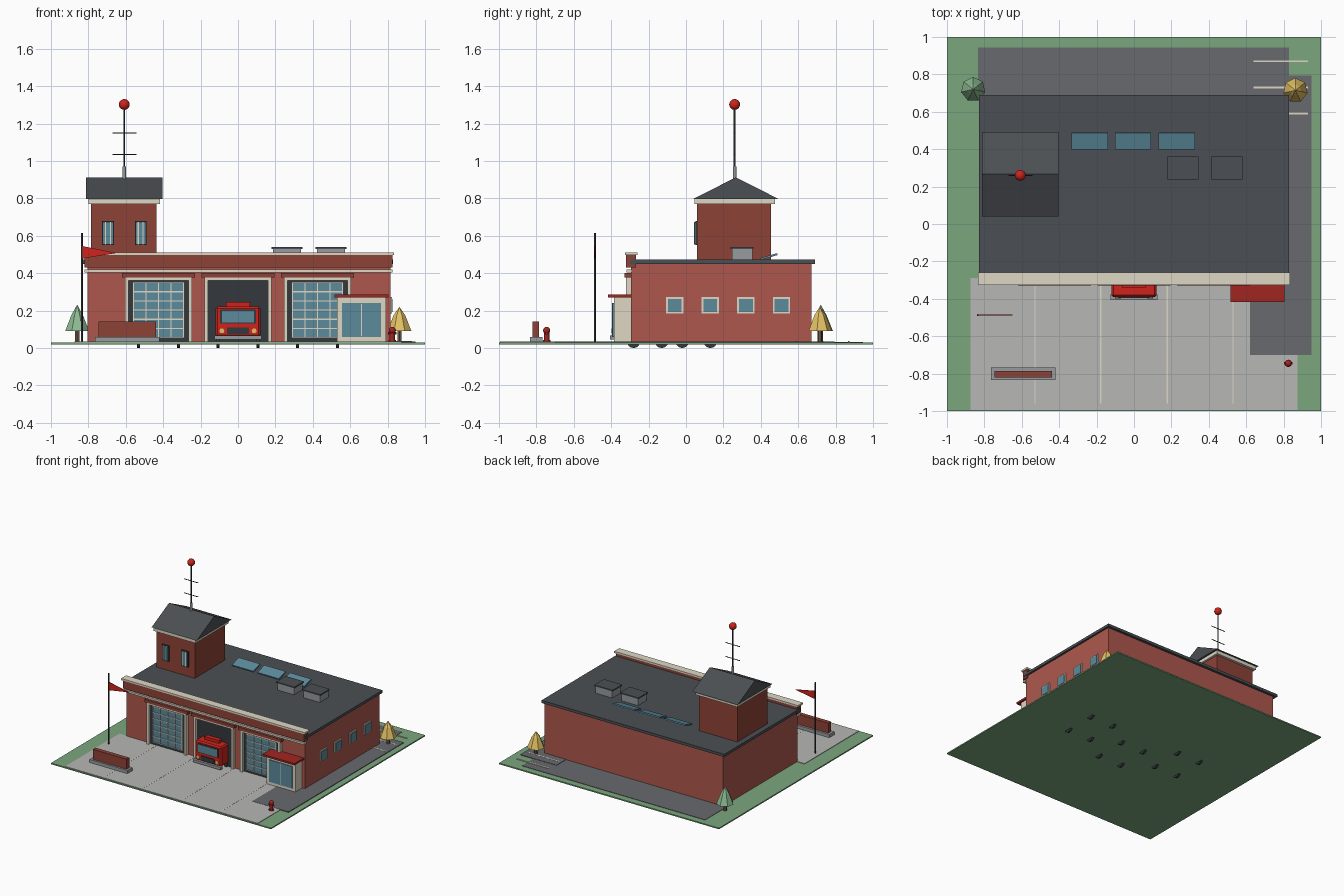
import bpy, bmesh, math
from mathutils import Vector


def mat(name, r, g, b):
    m = bpy.data.materials.new(name)
    m.diffuse_color = (*[(c / 255) ** 2.2 for c in (r, g, b)], 1)
    return m


BRICK = mat("brick", 172, 88, 78)
DARK_BRICK = mat("dark_brick", 140, 68, 58)
CREAM = mat("cream", 222, 214, 196)
SLATE = mat("slate", 76, 80, 84)
CHAR = mat("charcoal", 55, 58, 62)
GLASS = mat("glass", 92, 138, 155)
RED = mat("red", 205, 40, 34)
CANOPY = mat("canopy_red", 160, 42, 38)
GRASS = mat("grass", 122, 165, 125)
CONC = mat("concrete", 182, 182, 180)
ASPH = mat("asphalt", 104, 105, 109)
METAL = mat("metal", 150, 155, 158)
YELLOW = mat("yellow", 226, 192, 100)
LEAF = mat("leaf", 140, 185, 145)
BARK = mat("bark", 110, 90, 75)


def finish(name, bm, m):
    bmesh.ops.recalc_face_normals(bm, faces=bm.faces)
    me = bpy.data.meshes.new(name)
    bm.to_mesh(me)
    bm.free()
    me.materials.append(m)
    o = bpy.data.objects.new(name, me)
    bpy.context.collection.objects.link(o)
    return o


def box(name, x0, x1, y0, y1, z0, z1, m):
    bm = bmesh.new()
    bmesh.ops.create_cube(bm, size=1)
    for v in bm.verts:
        v.co = ((x0 + x1) / 2 + v.co.x * (x1 - x0), (y0 + y1) / 2 + v.co.y * (y1 - y0),
                (z0 + z1) / 2 + v.co.z * (z1 - z0))
    return finish(name, bm, m)


def rod(name, a, b, r1, m, r2=None, n=12):
    a, b = Vector(a), Vector(b)
    bm = bmesh.new()
    bmesh.ops.create_cone(bm, cap_ends=True, segments=n, radius1=r1,
                          radius2=r1 if r2 is None else r2, depth=(b - a).length)
    q = Vector((0, 0, 1)).rotation_difference(b - a)
    for v in bm.verts:
        v.co = q @ v.co + (a + b) / 2
    return finish(name, bm, m)


def ball(name, c, r, m):
    bm = bmesh.new()
    bmesh.ops.create_uvsphere(bm, u_segments=16, v_segments=10, radius=r)
    bmesh.ops.translate(bm, verts=bm.verts, vec=c)
    o = finish(name, bm, m)
    for p in o.data.polygons:
        p.use_smooth = True


def prism(name, pts, vec, m):
    bm = bmesh.new()
    f = bm.faces.new([bm.verts.new(p) for p in pts])
    r = bmesh.ops.extrude_face_region(bm, geom=[f])
    bmesh.ops.translate(bm, vec=vec, verts=[v for v in r["geom"] if isinstance(v, bmesh.types.BMVert)])
    return finish(name, bm, m)


# site: lawn, apron, driveway and painted lines
box("lawn", -1, 1, -1, 1, 0.02, 0.03, GRASS)
box("apron", -0.875, 0.875, -0.995, -0.29, 0.029, 0.034, CONC)
box("rear_drive", -0.835, 0.83, 0.66, 0.945, 0.029, 0.033, ASPH)
box("side_drive", 0.62, 0.95, -0.70, 0.795, 0.029, 0.0355, ASPH)
for x in (-0.53, -0.178, 0.178, 0.53):
    box("apron_line", x - 0.003, x + 0.003, -0.96, -0.32, 0.033, 0.035, CREAM)
for y in (0.59, 0.73, 0.87):
    box("parking_line", 0.64, 0.93, y - 0.005, y + 0.005, 0.032, 0.0365, CREAM)

# main hall, roof and parapet
box("hall_walls", -0.805, 0.815, -0.295, 0.67, 0.03, 0.45, BRICK)
box("flat_roof", -0.83, 0.83, -0.30, 0.69, 0.45, 0.472, SLATE)
box("parapet", -0.82, 0.825, -0.32, -0.268, 0.43, 0.497, DARK_BRICK)
box("parapet_cap", -0.835, 0.835, -0.325, -0.26, 0.497, 0.511, CREAM)
box("cornice_band", -0.82, 0.825, -0.318, -0.29, 0.405, 0.42, CREAM)

# garage bays; the middle one stands open
for cx in (-0.425, 0, 0.425):
    box("bay_header", cx - 0.195, cx + 0.195, -0.33, -0.29, 0.376, 0.4, DARK_BRICK)
    for s in (-1, 1):
        a, b = sorted((cx + s * 0.18, cx + s * 0.16))
        box("bay_post", a, b, -0.322, -0.29, 0.034, 0.372, CREAM)
    box("bay_lintel", cx - 0.18, cx + 0.18, -0.322, -0.29, 0.36, 0.376, CREAM)
    box("bay_opening", cx - 0.16, cx + 0.16, -0.30, -0.285, 0.034, 0.36, CHAR)
    if cx:
        box("door_glass", cx - 0.135, cx + 0.135, -0.307, -0.295, 0.055, 0.35, GLASS)
        for i in range(5):
            x = cx - 0.135 + i * 0.0675
            box("door_mullion", x - 0.003, x + 0.003, -0.312, -0.3, 0.053, 0.352, CREAM)
        for i in range(7):
            z = 0.056 + i * 0.049
            box("door_rail", cx - 0.138, cx + 0.138, -0.312, -0.3, z - 0.003, z + 0.003, CREAM)

# fire engines, one in each bay
for cx, dy in ((-0.425, 0.15), (0, 0), (0.425, 0.15)):
    f = -0.39 + dy
    body = box("engine_body", cx - 0.12, cx + 0.12, f, f + 0.50, 0.06, 0.222, RED)
    bv = body.modifiers.new("bevel", "BEVEL")
    bv.width, bv.segments = 0.01, 1
    box("engine_windscreen_frame", cx - 0.095, cx + 0.095, f - 0.003, f + 0.01, 0.13, 0.205, CHAR)
    box("engine_windscreen", cx - 0.085, cx + 0.085, f - 0.006, f + 0.01, 0.137, 0.198, GLASS)
    box("engine_grille", cx - 0.06, cx + 0.06, f - 0.005, f + 0.01, 0.075, 0.11, CHAR)
    box("engine_bumper", cx - 0.125, cx + 0.125, f - 0.015, f + 0.012, 0.045, 0.066, METAL)
    box("engine_light_bar", cx - 0.065, cx + 0.065, f + 0.05, f + 0.085, 0.22, 0.246, RED)
    for s in (-1, 1):
        rod("engine_headlight", (cx + s * 0.086, f + 0.01, 0.092), (cx + s * 0.086, f - 0.007, 0.092), 0.013, YELLOW)
        for wy in (f + 0.11, f + 0.37):
            rod("engine_wheel", (cx + s * 0.098, wy, 0.036), (cx + s * 0.116, wy, 0.036), 0.036, CHAR, n=16)

# entrance porch
box("porch", 0.53, 0.79, -0.385, -0.29, 0.03, 0.27, CREAM)
box("porch_canopy", 0.515, 0.805, -0.418, -0.285, 0.27, 0.285, CANOPY)
box("porch_glass", 0.555, 0.765, -0.392, -0.38, 0.06, 0.24, GLASS)
box("porch_door_bar", 0.657, 0.663, -0.395, -0.38, 0.06, 0.24, CREAM)

# side windows
for y in (-0.06, 0.13, 0.32, 0.51):
    box("side_window_frame", 0.81, 0.823, y - 0.046, y + 0.046, 0.184, 0.272, CREAM)
    box("side_window_glass", 0.81, 0.827, y - 0.037, y + 0.037, 0.193, 0.263, GLASS)

# roof skylights and air units
for x in (-0.237, -0.005, 0.228):
    prism("skylight", [(x - 0.097, 0.40, 0.471), (x - 0.097, 0.49, 0.497),
                       (x - 0.097, 0.487, 0.507), (x - 0.097, 0.397, 0.481)], (0.194, 0, 0), GLASS)
for x in (0.263, 0.497):
    box("air_unit", x - 0.075, x + 0.075, 0.245, 0.355, 0.47, 0.532, METAL)
    box("air_unit_lid", x - 0.083, x + 0.083, 0.238, 0.362, 0.53, 0.54, SLATE)

# tower with gabled roof
box("tower_walls", -0.785, -0.435, 0.06, 0.455, 0.46, 0.775, DARK_BRICK)
box("tower_band", -0.80, -0.418, 0.045, 0.475, 0.77, 0.80, CREAM)
prism("tower_roof", [(-0.813, 0.04, 0.798), (-0.813, 0.493, 0.798), (-0.813, 0.266, 0.912)], (0.41, 0, 0), SLATE)
for x in (-0.695, -0.52):
    box("tower_window_frame", x - 0.032, x + 0.032, 0.05, 0.065, 0.55, 0.678, CHAR)
    box("tower_window_glass", x - 0.026, x + 0.026, 0.046, 0.06, 0.556, 0.672, GLASS)
    for d in (-0.013, 0.013):
        box("tower_window_bar", x + d - 0.003, x + d + 0.003, 0.042, 0.06, 0.553, 0.675, CREAM)

# antenna
rod("antenna_base", (-0.608, 0.26, 0.88), (-0.608, 0.26, 0.97), 0.009, METAL)
rod("antenna_mast", (-0.608, 0.26, 0.95), (-0.608, 0.26, 1.29), 0.005, CHAR)
for z in (1.035, 1.15):
    rod("antenna_crossbar", (-0.672, 0.26, z), (-0.544, 0.26, z), 0.003, CHAR, n=8)
ball("beacon", (-0.608, 0.26, 1.302), 0.029, RED)

# flagpole with pennant
rod("flagpole", (-0.835, -0.487, 0.03), (-0.835, -0.487, 0.615), 0.005, CHAR)
prism("pennant", [(-0.832, -0.489, 0.478), (-0.832, -0.489, 0.545), (-0.65, -0.489, 0.508)], (0, 0.004, 0), RED)

# low brick sign wall
box("sign_base", -0.765, -0.42, -0.835, -0.768, 0.03, 0.06, METAL)
box("sign_wall", -0.745, -0.438, -0.82, -0.785, 0.06, 0.142, DARK_BRICK)

# hydrant
rod("hydrant_foot", (0.825, -0.745, 0.03), (0.825, -0.745, 0.042), 0.02, CANOPY)
rod("hydrant_barrel", (0.825, -0.745, 0.03), (0.825, -0.745, 0.095), 0.014, CANOPY)
rod("hydrant_nozzles", (0.803, -0.745, 0.078), (0.847, -0.745, 0.078), 0.007, CANOPY, n=8)
ball("hydrant_cap", (0.825, -0.745, 0.094), 0.019, CANOPY)

# trees
for x, y, h, m in ((-0.86, 0.72, 0.232, LEAF), (0.863, 0.715, 0.22, YELLOW)):
    rod("tree_trunk", (x, y, 0.03), (x, y, 0.11), 0.013, BARK, n=6)
    rod("tree_crown", (x, y, 0.09), (x, y, 0.175), 0.066, m, 0.032, n=7)
    rod("tree_top", (x, y, 0.175), (x, y, h), 0.032, m, 0.0, n=7)
